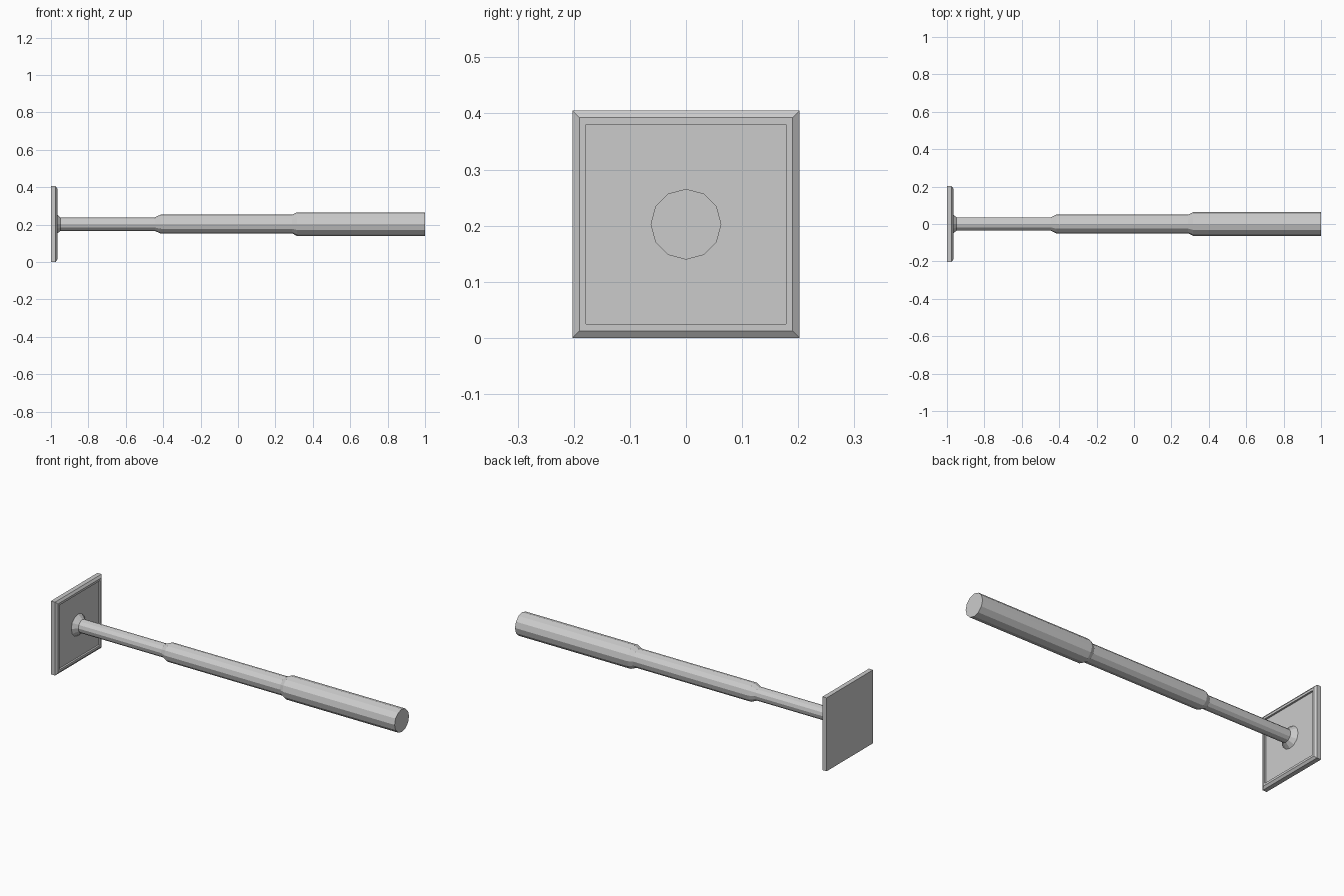
import bpy, bmesh, math

if "Cube" in bpy.data.objects:
    bpy.data.objects.remove(bpy.data.objects["Cube"])

CZ = 0.2025  # height of the central axis


def lofted(name, rings):
    """Skin a list of equal-length vertex rings and cap both ends."""
    bm = bmesh.new()
    loops = [[bm.verts.new(p) for p in ring] for ring in rings]
    n = len(loops[0])
    for a, b in zip(loops, loops[1:]):
        for i in range(n):
            j = (i + 1) % n
            bm.faces.new((a[i], a[j], b[j], b[i]))
    bm.faces.new(loops[0])
    bm.faces.new(loops[-1])
    bmesh.ops.recalc_face_normals(bm, faces=bm.faces)
    mesh = bpy.data.meshes.new(name)
    bm.to_mesh(mesh)
    bm.free()
    obj = bpy.data.objects.new(name, mesh)
    bpy.context.collection.objects.link(obj)
    return obj


def square(x, h):
    return [(x, sy * h, CZ + sz * h) for sy, sz in ((-1, -1), (1, -1), (1, 1), (-1, 1))]


def circle(x, r, n=12):
    return [(x, r * math.cos(math.tau * i / n), CZ + r * math.sin(math.tau * i / n))
            for i in range(n)]


# Square end plate: chamfered rim around a shallow recessed panel
plate = [(-1.0, 0.2025), (-0.975, 0.2025), (-0.966, 0.19), (-0.966, 0.178), (-0.976, 0.178)]
lofted("end_plate", [square(x, h) for x, h in plate])

# Telescoping rod: flared foot, then three widening sections
rod = [(-0.976, 0.06), (-0.95, 0.036), (-0.445, 0.036), (-0.415, 0.05),
       (0.29, 0.05), (0.315, 0.063), (1.0, 0.063)]
lofted("stepped_rod", [circle(x, r) for x, r in rod])
